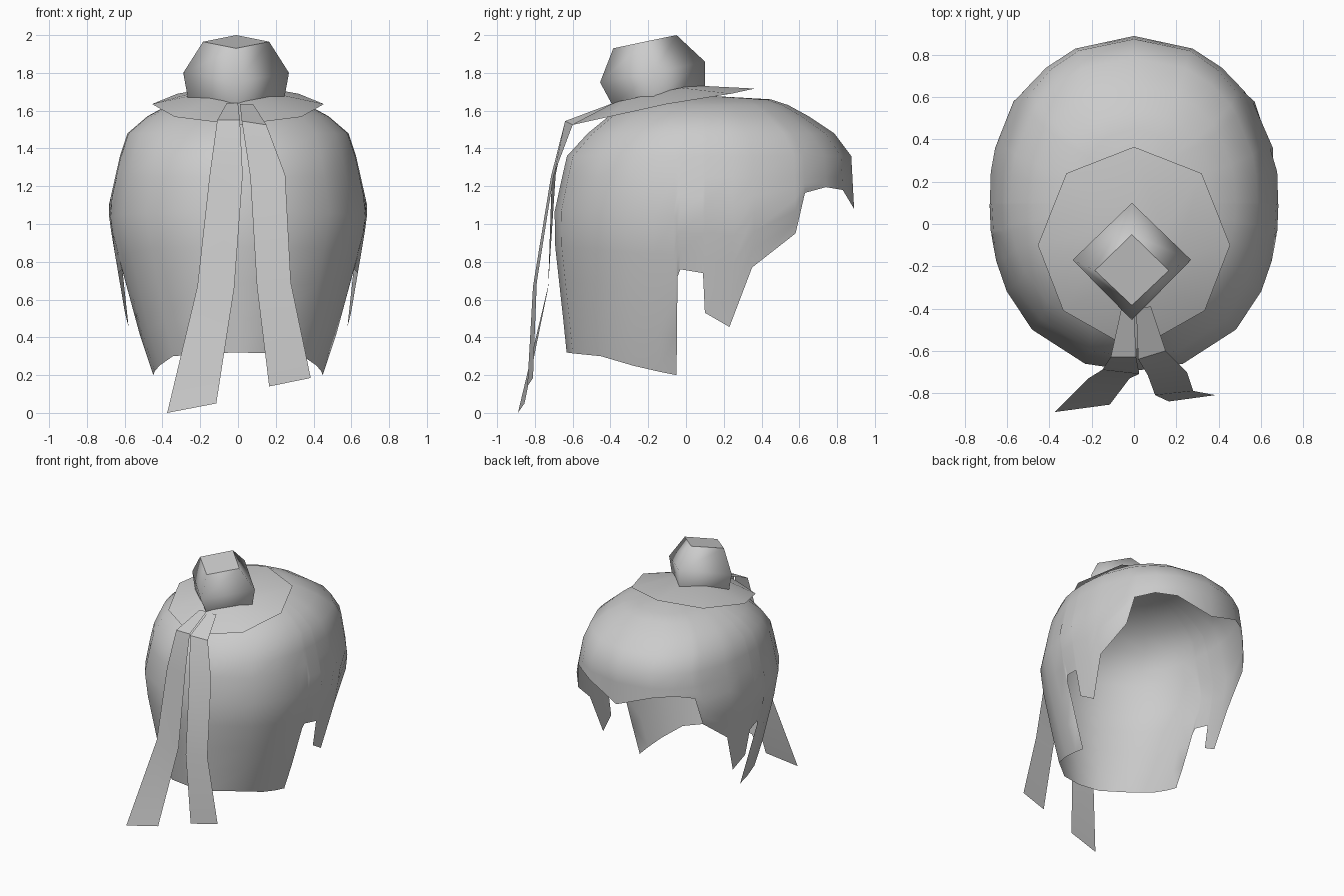
import bpy, bmesh, math

cube = bpy.data.objects.get("Cube")
if cube:
    bpy.data.objects.remove(cube, do_unlink=True)

mat = bpy.data.materials.new("hair_grey")
mat.use_nodes = True
GREY = (0.6, 0.6, 0.6, 1)
mat.diffuse_color = GREY
mat.node_tree.nodes["Principled BSDF"].inputs["Base Color"].default_value = GREY


def loft(name, rows, closed=False, cap=False, smooth=35):
    """Skin neighbouring rows of points with quads."""
    bm = bmesh.new()
    grid = [[bm.verts.new(p) for p in row] for row in rows]
    for a, b in zip(grid, grid[1:]):
        n = len(a)
        for i in range(n if closed else n - 1):
            j = (i + 1) % n
            bm.faces.new((a[i], a[j], b[j], b[i]))
    if cap:
        bm.faces.new(grid[-1])
    bmesh.ops.remove_doubles(bm, verts=bm.verts, dist=0.0005)
    bmesh.ops.recalc_face_normals(bm, faces=bm.faces)
    me = bpy.data.meshes.new(name)
    bm.to_mesh(me)
    bm.free()
    ob = bpy.data.objects.new(name, me)
    bpy.context.collection.objects.link(ob)
    me.materials.append(mat)
    bpy.ops.object.select_all(action='DESELECT')
    ob.select_set(True)
    bpy.context.view_layer.objects.active = ob
    bpy.ops.object.shade_smooth_by_angle(angle=math.radians(smooth))
    return ob


# Hair cap: horizontal sections as height, half width, y at -y end, y at +y end
SECTIONS = [(.2, .455, -.62, .75), (.45, .54, -.645, .8), (.95, .67, -.70, .89),
            (1.08, .688, -.695, .89), (1.36, .625, -.63, .875), (1.48, .585, -.52, .785),
            (1.57, .48, -.41, .65), (1.63, .37, -.27, .54), (1.66, .25, -.14, .45),
            (1.68, 0, .1, .1)]
MID = .1
SQUARE = .91    # below 1 makes the sections fuller than an ellipse


def section(z):
    for a, b in zip(SECTIONS, SECTIONS[1:]):
        if z <= b[0]:
            f = (z - a[0]) / (b[0] - a[0])
            return [p + (q - p) * f for p, q in zip(a[1:], b[1:])]
    return SECTIONS[-1][1:]


def cap_point(t, z, side):
    w, back, front = section(z)
    c = math.cos(t)
    reach = front - MID if c > 0 else MID - back
    if c > -.1 and z < .95:     # side locks flare outward
        w += .09 * (.95 - z)
    y = MID + reach * math.copysign(abs(c) ** SQUARE, c)
    return (side * w * abs(math.sin(t)) ** SQUARE, y, z)


# Hem from nape, past the side locks, to the fringe tip (y, z)
HEM = [(-.64, .32), (-.6, .315), (-.45, .30), (-.28, .25), (-.15, .22), (-.05, .2),
       (-.045, .72), (-.03, .76), (.09, .74), (.1, .53), (.23, .455), (.35, .77),
       (.58, .95), (.63, 1.165), (.74, 1.195), (.83, 1.18), (.89, 1.08)]


def column(y, z, side, end=None):
    w, back, front = section(z)
    c = (y - MID) / (front - MID if y > MID else MID - back)
    c = math.copysign(min(1, abs(c)) ** (1 / SQUARE), c)
    t = math.acos(c) if end is None else end
    low = [z + (1.25 - z) * k / 5 for k in range(6)]
    return [cap_point(t, h, side) for h in low + [s[0] for s in SECTIONS[4:]]]


half = [(y, z, math.pi if i == 0 else 0 if i == len(HEM) - 1 else None)
        for i, (y, z) in enumerate(HEM)]
columns = [column(y, z, 1, e) for y, z, e in half]
columns += [column(y, z, -1, e) for y, z, e in half[-2:0:-1]]
loft("hair_cap", columns + columns[:1], smooth=60)

# Collar around the bun: a tilted eight-sided sheet
half_rim = [(.32, .24, 1.69), (.455, -.1, 1.635), (.335, -.41, 1.567)]
rim = [(0, .365, 1.717)] + half_rim + [(0, -.6, 1.525)]
rim += [(-x, y, z) for x, y, z in reversed(half_rim)]
inner = []
for i in range(8):
    y = -.17 + .2 * math.cos(i * math.pi / 4)
    inner.append((.2 * math.sin(i * math.pi / 4), y, 1.69 + .22 * (y + .17)))
loft("bun_collar", [rim, inner, [(0, -.17, 1.69)] * 8], closed=True, smooth=30)


# Bun: four-cornered rings (side width, side y and z, -y corner, +y corner)
def bun_ring(w, y, z, near, far):
    x = -.01
    return [(x, *near), (x + w, y, z), (x, *far), (x - w, y, z)]


bun = loft("hair_bun", [bun_ring(.255, -.17, 1.665, (-.39, 1.63), (.1, 1.73)),
                        bun_ring(.28, -.17, 1.8, (-.455, 1.75), (.1, 1.86)),
                        bun_ring(.175, -.22, 1.965, (-.385, 1.93), (-.05, 2))],
           closed=True, cap=True, smooth=95)
# Keep the top of the bun crisp and flat
top = bun.data.polygons[-1]
top.use_smooth = False
sharp = set(top.edge_keys)
for e in bun.data.edges:
    if e.key in sharp:
        e.use_edge_sharp = True

# Ribbons: pairs of edge points from the knot down to the slanted end
loft("right_ribbon", [[(-.06, -.4, 1.64), (0, -.4, 1.64)],
                      [(-.11, -.63, 1.55), (.01, -.63, 1.55)],
                      [(-.15, -.69, 1.26), (.025, -.71, 1.26)],
                      [(-.215, -.73, .67), (-.02, -.73, .66)],
                      [(-.375, -.89, 0), (-.115, -.855, .05)]])
loft("left_ribbon", [[(.01, -.4, 1.635), (.08, -.39, 1.635)],
                     [(.02, -.64, 1.545), (.15, -.6, 1.525)],
                     [(.065, -.715, 1.25), (.25, -.7, 1.26)],
                     [(.1, -.81, .67), (.28, -.79, .69)],
                     [(.165, -.84, .14), (.385, -.81, .185)]])
